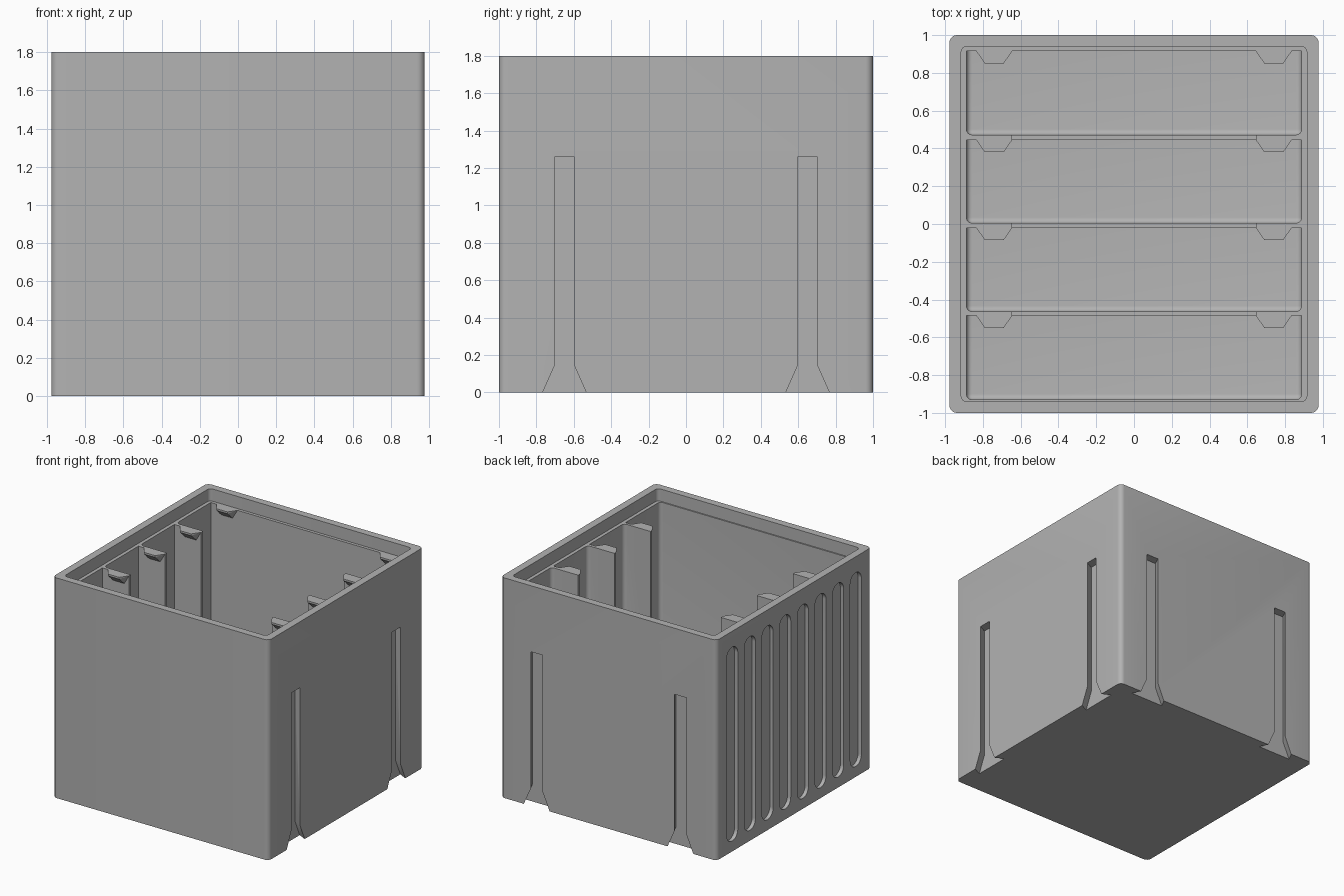
import bpy, bmesh, math
from mathutils import Vector, Matrix

if "Cube" in bpy.data.objects:
    bpy.data.objects.remove(bpy.data.objects["Cube"])

grey = bpy.data.materials.new("plain_grey")
grey.use_nodes = True
grey.diffuse_color = (0.45, 0.45, 0.45, 1)
grey.node_tree.nodes["Principled BSDF"].inputs["Base Color"].default_value = (0.45, 0.45, 0.45, 1)

TOP, LEDGE, FLOOR, SADDLE = 1.8, 1.7, 0.09, 0.5


def make_object(name, bm):
    bmesh.ops.recalc_face_normals(bm, faces=bm.faces)
    mesh = bpy.data.meshes.new(name)
    bm.to_mesh(mesh)
    bm.free()
    mesh.materials.append(grey)
    ob = bpy.data.objects.new(name, mesh)
    bpy.context.collection.objects.link(ob)
    return ob


def rounded_box(low, high, radius=0, pick=None, segments=6):
    """Box between two corners; edges chosen by pick(midpoint, direction) are rounded."""
    low, high = Vector(low), Vector(high)
    bm = bmesh.new()
    bmesh.ops.create_cube(bm, size=1)
    size, mid = high - low, (low + high) / 2
    if pick:
        edges = [e for e in bm.edges
                 if pick((e.verts[0].co + e.verts[1].co) / 2, e.verts[0].co - e.verts[1].co)]
    for v in bm.verts:
        v.co = Vector(a * b for a, b in zip(v.co, size)) + mid
    if pick:
        bmesh.ops.bevel(bm, geom=edges, offset=radius, segments=segments, profile=0.5,
                        affect='EDGES', clamp_overlap=True)
    return bm


def hull(points, turn=0, bm=None):
    """Convex solid around the points, turned about z."""
    bm = bm or bmesh.new()
    rot = Matrix.Rotation(turn, 3, 'Z')
    verts = [bm.verts.new(rot @ Vector(p)) for p in points]
    bmesh.ops.convex_hull(bm, input=verts)
    return bm


def cut(target, bm):
    cutter = make_object("cutter", bm)
    cutter.hide_render = True
    mod = target.modifiers.new("cut", 'BOOLEAN')
    mod.operation, mod.solver, mod.object = 'DIFFERENCE', 'EXACT', cutter
    bpy.context.view_layer.objects.active = target
    bpy.ops.object.modifier_apply(modifier=mod.name)
    bpy.data.objects.remove(cutter)


def upright(mid, d):
    return abs(d.z) > 0.5


def along_x(mid, d):
    return abs(d.x) > 0.5


def front_and_floor(mid, d):
    # floor edges at front and sides, plus the two front corners
    at_front, at_floor = mid.y < -0.4, mid.z < -0.4
    return (at_front and (abs(d.z) > 0.5 or at_floor)) or (at_floor and abs(d.y) > 0.5)


# Outer shell with a stepped rim
body = make_object("bin_body", rounded_box((-0.977, -1, 0), (0.977, 1, TOP), 0.04, upright))
cut(body, rounded_box((-0.915, -0.94, LEDGE), (0.915, 0.94, TOP + 0.1), 0.03, upright))

# Four compartments, leaving thin dividers
backs = [0.915, 0.445, -0.02, -0.485]
for back, front in zip(backs, [0.472, 0.005, -0.463, -0.93]):
    cut(body, rounded_box((-0.887, front, FLOOR), (0.887, back, TOP), 0.03, front_and_floor))

# Wide opening through the middle of the dividers
cut(body, rounded_box((-0.645, -0.7, SADDLE), (0.645, 0.7, TOP - 0.05)))

# Eight round-ended grooves on one side
for i in range(8):
    y = 0.228 * (i - 3.5)
    cut(body, rounded_box((-1.1, y - 0.072, 0.085), (-0.947, y + 0.072, 1.67), 0.0715, along_x, 8))


# Dovetail slots with a flared foot on two sides
def slot_section(wall, centre, half, z):
    mouth, depth, under = 0.014, 0.07, 0.035
    return [(x, centre + s * w, z) for s in (-1, 1)
            for x, w in ((wall + mouth, half - under * mouth / depth), (wall - depth, half + under))]


for turn, wall in ((0, 0.977), (math.pi / 2, 1.0)):
    for centre in (-0.65, 0.65):
        shaft = slot_section(wall, centre, 0.054, 0.05) + slot_section(wall, centre, 0.054, 1.26)
        foot = slot_section(wall, centre, 0.13, -0.03) + slot_section(wall, centre, 0.054, 0.14)
        cut(body, hull(shaft, turn))
        cut(body, hull(foot, turn))

# Small retaining tabs on the front of each divider and of the back wall
tabs = bmesh.new()
for back in backs:
    for side in (-1, 1):
        plan = [(0.645, 0), (0.835, 0), (0.79, 0.065), (0.69, 0.065)]
        points = [(side * x, back - d, LEDGE) for x, d in plan]
        points += [(side * x, back - d, LEDGE - 0.015) for x, d in plan[2:]]
        points += [(side * x, back, LEDGE - 0.075) for x in (0.69, 0.79)]
        hull(points, bm=tabs)
make_object("retaining_tabs", tabs)

# Smooth the rounded corners, keep the rest crisp
bpy.ops.object.select_all(action='DESELECT')
body.select_set(True)
bpy.context.view_layer.objects.active = body
bpy.ops.object.shade_smooth_by_angle(angle=math.radians(30))
